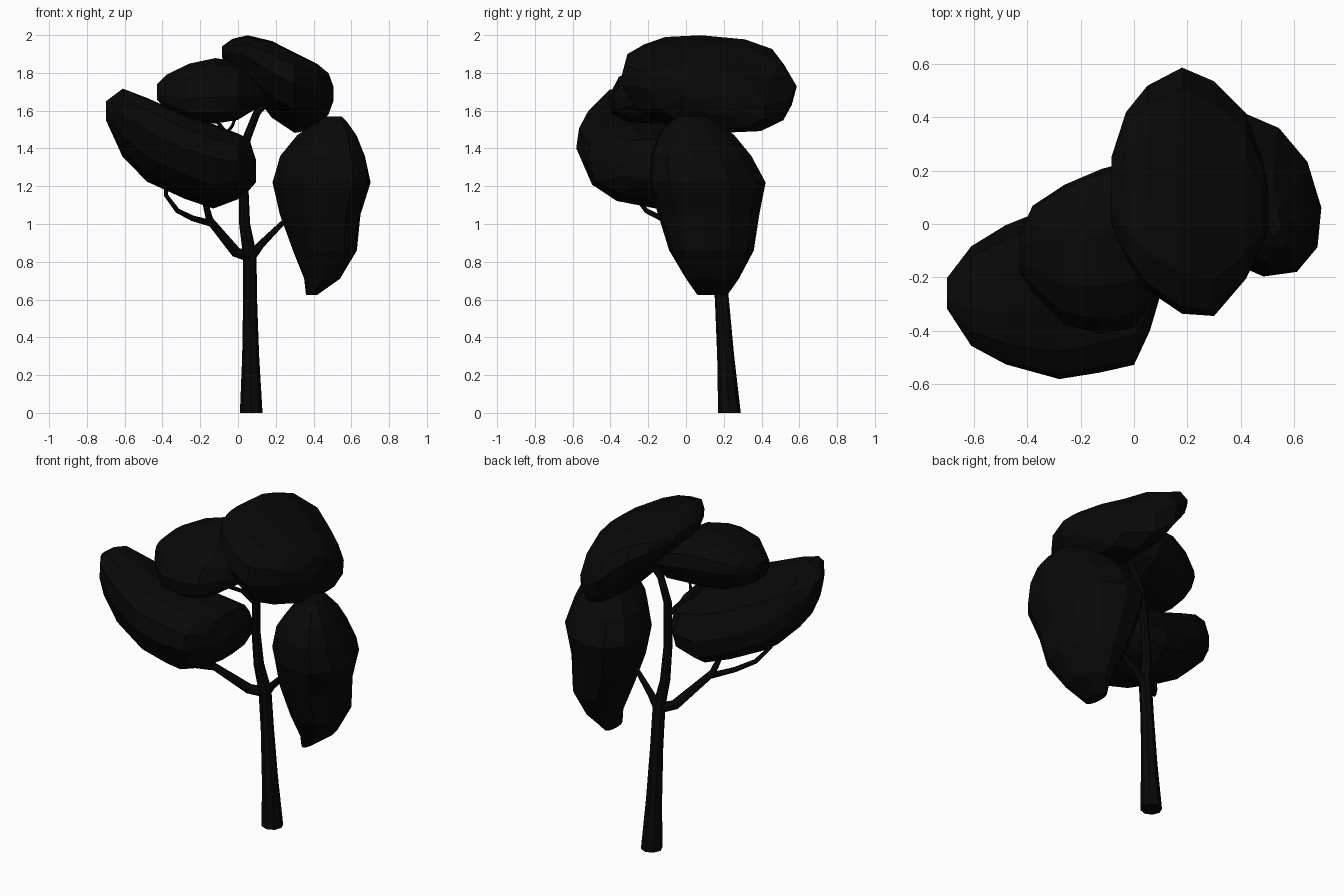
import bpy, bmesh, math
from mathutils import Vector

cube = bpy.data.objects.get("Cube")
if cube:
    bpy.data.objects.remove(cube, do_unlink=True)

black = bpy.data.materials.new("charcoal black")
black.use_nodes = True
colour = (0.0025, 0.0025, 0.0025, 1)
black.diffuse_color = colour
black.node_tree.nodes["Principled BSDF"].inputs["Base Color"].default_value = colour


def loft(name, rings):
    """Skin a list of equal point rings and cap both ends."""
    bm = bmesh.new()
    loops = [[bm.verts.new(p) for p in ring] for ring in rings]
    n = len(loops[0])
    for a, b in zip(loops, loops[1:]):
        for i in range(n):
            j = (i + 1) % n
            bm.faces.new((a[i], a[j], b[j], b[i]))
    bm.faces.new(loops[0][::-1])
    bm.faces.new(loops[-1])
    bmesh.ops.recalc_face_normals(bm, faces=bm.faces)
    mesh = bpy.data.meshes.new(name)
    bm.to_mesh(mesh)
    bm.free()
    mesh.materials.append(black)
    obj = bpy.data.objects.new(name, mesh)
    bpy.context.collection.objects.link(obj)


def crown(name, axis, skews, slices, roundness=0.86, sides=12):
    """Foliage mass: slices are (position, low and high of 2 other axes).
    Skews lean the first and last ovals diagonally inside their limits."""
    def swell(v):
        return math.copysign(abs(v) ** roundness, v)

    rings = []
    for i, (t, a0, a1, b0, b1) in enumerate(slices):
        skew = skews[0] + (skews[1] - skews[0]) * i / (len(slices) - 1)
        ring = []
        for k in range(sides):
            ang = math.tau * k / sides - skew / 2
            a = (a0 + a1) / 2 + (a1 - a0) / 2 * swell(math.cos(ang))
            b = (b0 + b1) / 2 + (b1 - b0) / 2 * swell(math.sin(ang + skew))
            ring.append((t, b, a) if axis == "x" else (a, b, t))
        rings.append(ring)
    loft(name, rings)


def limb(name, path, sides=8):
    """Tapered tube through (x, y, z, radius) points."""
    pts = [Vector(p[:3]) for p in path]
    rings = []
    for i, p in enumerate(pts):
        d = (pts[min(i + 1, len(pts) - 1)] - pts[max(i - 1, 0)]).normalized()
        if i == 0 and p.z == 0:
            d = Vector((0, 0, 1))
        u = Vector((0, 1, 0)).cross(d).normalized()
        v = d.cross(u)
        r = path[i][3]
        rings.append([p + r * (math.cos(a) * u + math.sin(a) * v)
                      for a in (math.tau * k / sides for k in range(sides))])
    loft(name, rings)


# Foliage masses
crown("top_foliage", "x", (-.1, -.5), [
    (-.085, 1.88, 1.94, 0, .25), (-.03, 1.81, 1.98, -.13, .42),
    (.05, 1.73, 2, -.25, .52), (.18, 1.56, 1.97, -.34, .59),
    (.30, 1.48, 1.91, -.35, .54), (.42, 1.50, 1.85, -.21, .42),
    (.48, 1.58, 1.80, -.08, .25), (.505, 1.65, 1.73, -.02, .13)])
crown("right_foliage", "x", (-.45, -.15), [
    (-.70, 1.55, 1.65, -.32, -.2), (-.61, 1.35, 1.72, -.46, -.08),
    (-.48, 1.22, 1.67, -.53, 0), (-.28, 1.13, 1.58, -.585, .08),
    (-.13, 1.08, 1.53, -.56, .12), (0, 1.13, 1.48, -.53, .12),
    (.06, 1.18, 1.45, -.40, .06), (.095, 1.22, 1.34, -.28, -.03)])
crown("middle_foliage", "x", (.3, .3), [
    (-.43, 1.66, 1.74, -.18, -.04), (-.38, 1.60, 1.79, -.26, .07),
    (-.26, 1.54, 1.85, -.38, .15), (-.12, 1.53, 1.88, -.415, .21),
    (0, 1.55, 1.86, -.39, .24), (.08, 1.60, 1.80, -.28, .2),
    (.15, 1.64, 1.74, -.15, .1)])
crown("left_foliage", "z", (-.1, -.5), [
    (.625, .36, .42, .06, .22), (.71, .35, .54, 0, .28),
    (.86, .29, .63, -.09, .36), (1.05, .22, .65, -.15, .39),
    (1.22, .18, .705, -.2, .425), (1.36, .22, .675, -.19, .35),
    (1.47, .31, .63, -.15, .26), (1.54, .41, .58, -.09, .17),
    (1.57, .46, .55, -.04, .1)], roundness=.95)

# Trunk and limbs
limb("trunk", [
    (.07, .23, 0, .06), (.067, .21, .3, .045), (.064, .19, .6, .037),
    (.062, .17, .84, .036), (.035, .15, 1.0, .029), (.03, .13, 1.2, .025),
    (.045, .11, 1.45, .023), (.10, .1, 1.59, .02), (.18, .1, 1.67, .015)])
limb("right_branch", [
    (.06, .17, .83, .03), (-.01, .12, .85, .028),
    (-.15, -.04, 1.02, .02), (-.18, -.1, 1.14, .014)])
limb("right_twig", [
    (-.13, -.02, 1.0, .018), (-.24, -.13, 1.03, .015), (-.32, -.21, 1.07, .013),
    (-.38, -.27, 1.15, .011), (-.39, -.29, 1.28, .009)])
limb("left_branch", [
    (.065, .17, .82, .026), (.12, .16, .89, .02),
    (.22, .14, .99, .014), (.34, .12, 1.1, .012)])
limb("upper_branch", [
    (.035, .12, 1.38, .016), (-.02, .07, 1.46, .012),
    (-.07, .02, 1.49, .011), (-.13, -.03, 1.57, .009)])
limb("upper_twig", [
    (-.06, .03, 1.48, .009), (-.03, 0, 1.52, .008), (0, -.03, 1.6, .007)])
